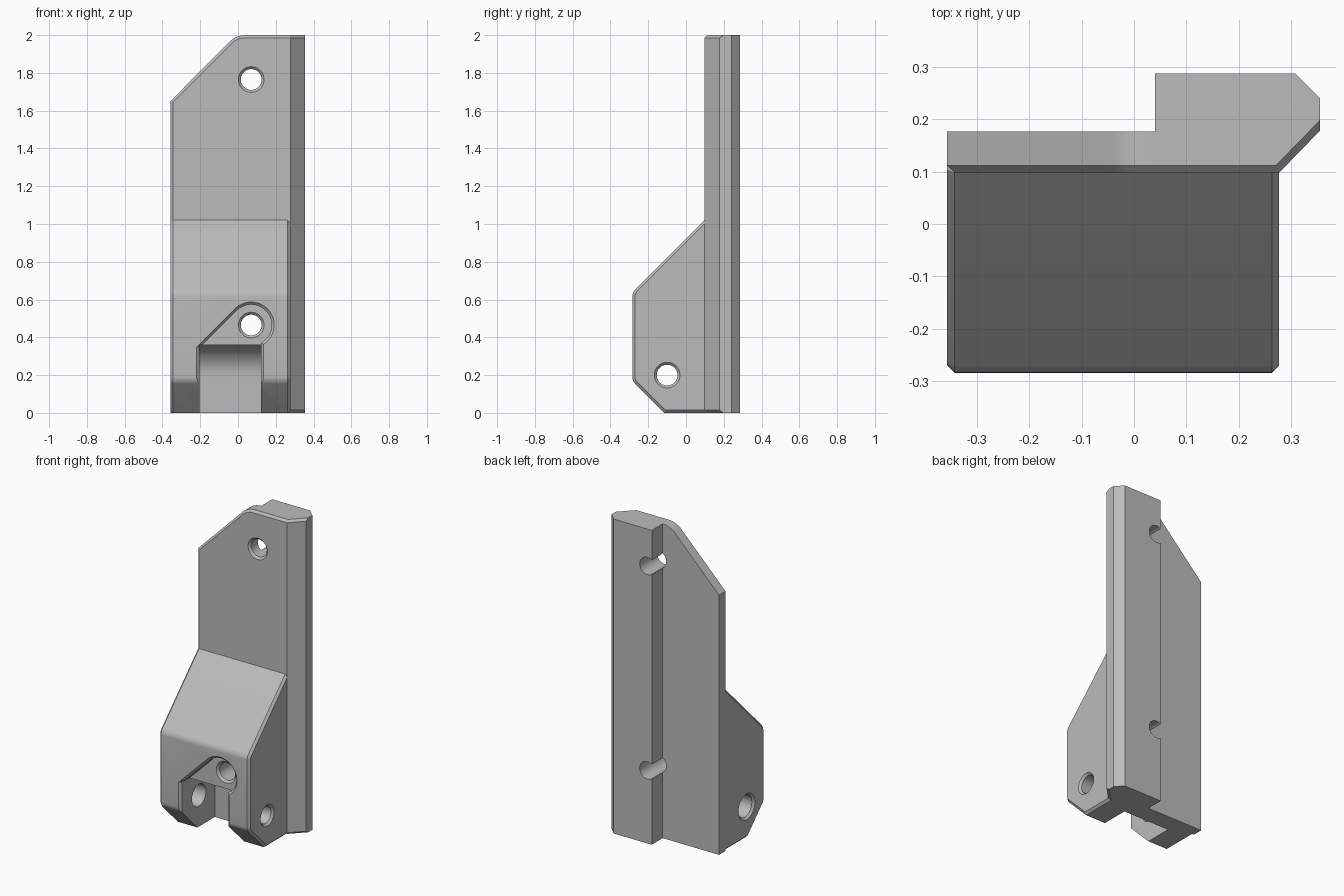
import bpy, bmesh, math
from mathutils import Vector

if "Cube" in bpy.data.objects:
    bpy.data.objects.remove(bpy.data.objects["Cube"])

grey = bpy.data.materials.new("plain grey")
grey.use_nodes = True
grey.diffuse_color = (0.5, 0.5, 0.5, 1)
grey.node_tree.nodes["Principled BSDF"].inputs["Base Color"].default_value = (0.5, 0.5, 0.5, 1)

CH = 0.014           # chamfer width
LEFT, RIGHT = -0.357, 0.277


def loft(name, rings, shape=None):
    """Skin closed rings of points, cap both ends, optionally refine with shape(bm)."""
    bm = bmesh.new()
    loops = [[bm.verts.new(p) for p in ring] for ring in rings]
    n = len(loops[0])
    for a, b in zip(loops, loops[1:]):
        for i in range(n):
            j = (i + 1) % n
            bm.faces.new((a[i], a[j], b[j], b[i]))
    bm.faces.new(loops[0])
    bm.faces.new(loops[-1])
    bmesh.ops.recalc_face_normals(bm, faces=bm.faces)
    if shape:
        shape(bm)
    mesh = bpy.data.meshes.new(name)
    bm.to_mesh(mesh)
    bm.free()
    mesh.materials.append(grey)
    ob = bpy.data.objects.new(name, mesh)
    bpy.context.collection.objects.link(ob)
    return ob


def arc(cu, cv, r, a0, a1, steps=16):
    angles = [math.radians(a0 + (a1 - a0) * i / steps) for i in range(steps + 1)]
    return [(cu + r * math.cos(a), cv + r * math.sin(a)) for a in angles]


def combine(target, tool, operation):
    """Apply a boolean and remove the tool."""
    tool.hide_render = True
    mod = target.modifiers.new("join", 'BOOLEAN')
    mod.operation, mod.solver, mod.object = operation, 'EXACT', tool
    bpy.context.view_layer.objects.active = target
    bpy.ops.object.modifier_apply(modifier=mod.name)
    bpy.data.objects.remove(tool)


def chamfer(bm, rule, width=CH, segments=1):
    edges = [e for e in bm.edges if len(e.link_faces) == 2 and rule(e)]
    bmesh.ops.bevel(bm, geom=edges, offset=width, offset_type='OFFSET',
                    segments=segments, profile=0.5, affect='EDGES')
    bm.normal_update()


# Back plate with its thick rail, as one plan profile
plan = [(LEFT, 0.098), (RIGHT, 0.098), (0.355, 0.178), (0.355, 0.24),
        (0.308, 0.287), (0.04, 0.287), (0.04, 0.177), (LEFT, 0.177)]
bracket = loft("mounting_bracket", [[(x, y, z) for x, y in plan] for z in (0, 2)])

# Sloping top corner, rounded where it meets the top
corner = [(-0.6, 1.407), *arc(0.04, 1.88, 0.12, 135, 90, 8), (0.04, 2.2), (-0.6, 2.2)]
combine(bracket, loft("corner_cutter", [[(x, y, z) for x, z in corner] for y in (0, 0.177)]),
        'DIFFERENCE')


# Chamfer round the front of the plate
def front_rim(edge):
    a, b = (f.normal for f in edge.link_faces)
    if a.y > b.y:
        a, b = b, a
    return a.y < -0.5 and abs(b.y) < 0.1 and (abs(b.z) > 0.3 or b.x < -0.3)


bm = bmesh.new()
bm.from_mesh(bracket.data)
bmesh.ops.dissolve_limit(bm, angle_limit=0.01, verts=bm.verts, edges=bm.edges)
bm.normal_update()
chamfer(bm, front_rim)
bm.to_mesh(bracket.data)
bm.free()


# Projecting block: soft front corners and chamfered sides
def shape_block(bm):
    bm.normal_update()
    chamfer(bm, lambda e: all(v.co.y < -0.28 for v in e.verts)
            and all(abs(f.normal.x) < 0.5 for f in e.link_faces), 0.02, 5)
    chamfer(bm, lambda e: sum(abs(f.normal.x) > 0.9 for f in e.link_faces) == 1
            and any(v.co.y < 0.099 for v in e.verts))


side = [(0.15, 0), (-0.115, 0), (-0.284, 0.169), (-0.284, 0.638), (0.098, 1.02), (0.15, 1.02)]
block = loft("block", [[(x, y, z) for y, z in side] for x in (LEFT, RIGHT)], shape_block)
combine(bracket, block, 'UNION')

# Slot between the two cheeks, rounded about the pin axis
PIN_Y, PIN_Z = -0.1, 0.2
slot = [(-0.4, -0.1), (0.06, -0.1), *arc(PIN_Y, PIN_Z, 0.16, 0, 90, 20), (-0.4, 0.36)]
combine(bracket, loft("slot_cutter", [[(x, y, z) for y, z in slot] for x in (-0.205, 0.122)]),
        'DIFFERENCE')

# Teardrop recess above the slot, flared at its mouth
HOLE_X, LOW_Z, HIGH_Z = 0.07, 0.465, 1.765


def teardrop(y, d):
    r = 0.108 + d
    left, right = -0.205 - d, 0.122 + d
    start = -math.degrees(math.acos((right - HOLE_X) / r))
    curve = arc(HOLE_X, LOW_Z, r, start, 135, 28)
    tx, tz = curve[-1]
    outline = [(right, -0.1), *curve, (left, tz - (tx - left)), (left, -0.1)]
    return [(x, y, z) for x, z in outline]


combine(bracket, loft("recess_cutter", [teardrop(-0.22, 0), teardrop(-0.27, 0),
                                        teardrop(-0.30, 0.03)]), 'DIFFERENCE')


# Round holes with countersunk mouths
def bore(axis, centre, sections):
    rings = []
    for t, r in sections:
        ring = arc(0, 0, r, 0, 360, 40)[:-1]
        rings.append([Vector(centre) + Vector((t, u, v) if axis == 'X' else (u, t, v))
                      for u, v in ring])
    combine(bracket, loft("hole_cutter", rings), 'DIFFERENCE')


for face_y, z in ((0.098, HIGH_Z), (-0.22, LOW_Z)):
    bore('Y', (HOLE_X, 0, z), [(face_y - 0.01, 0.078), (face_y + 0.013, 0.055), (0.4, 0.055)])
for face_x, out, r in ((RIGHT, 1, 0.055), (LEFT, -1, 0.07)):
    bore('X', (0, PIN_Y, PIN_Z), [(face_x + out * 0.01, r + 0.023),
                                  (face_x - out * 0.013, r), (-0.03, r)])

# Smooth shading on the rounded faces only
bpy.ops.object.select_all(action='DESELECT')
bracket.select_set(True)
bpy.context.view_layer.objects.active = bracket
bpy.ops.object.shade_smooth_by_angle(angle=math.radians(25))
